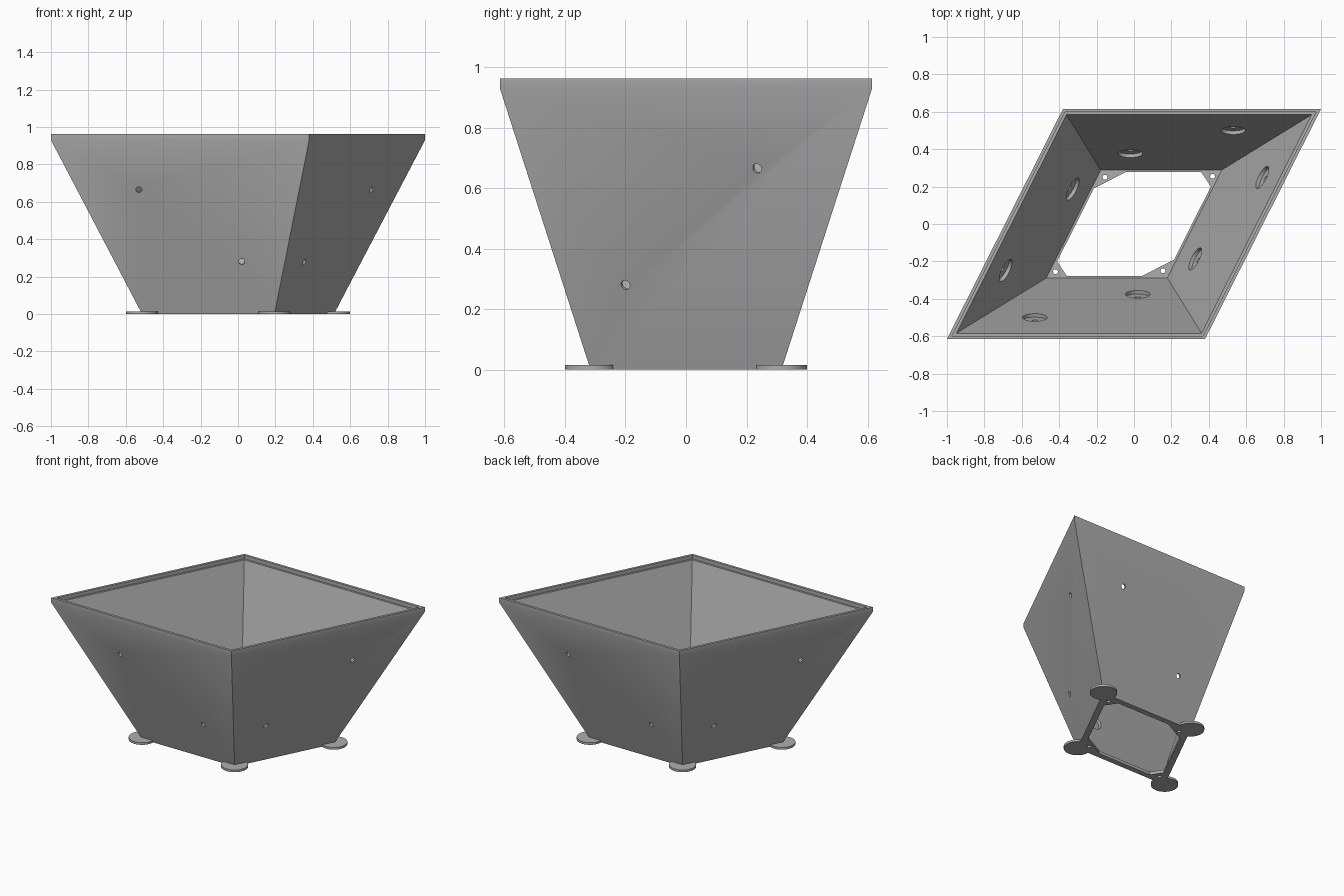
import bpy
import bmesh
from math import pi
from mathutils import Vector

if "Cube" in bpy.data.objects:
    bpy.data.objects.remove(bpy.data.objects["Cube"])

grey = bpy.data.materials.new("plain grey")
grey.use_nodes = True
grey.diffuse_color = (0.42, 0.42, 0.42, 1)
grey.node_tree.nodes["Principled BSDF"].inputs["Base Color"].default_value = grey.diffuse_color

# Slanted plan shared by every level of the planter
PLAN = [(-1, -0.615), (0.38, -0.615), (1, 0.615), (-0.38, 0.615)]
BASE, RIM_Z, TOP_Z, FLOOR_Z = 0.513, 0.93, 0.963, 0.02


def make_object(name, bm):
    bmesh.ops.recalc_face_normals(bm, faces=bm.faces)
    mesh = bpy.data.meshes.new(name)
    bm.to_mesh(mesh)
    bm.free()
    mesh.materials.append(grey)
    obj = bpy.data.objects.new(name, mesh)
    bpy.context.collection.objects.link(obj)
    return obj


def loft(name, rings):
    """Skin a stack of equal point rings and cap both ends."""
    bm = bmesh.new()
    loops = [[bm.verts.new(p) for p in ring] for ring in rings]
    n = len(loops[0])
    for a, b in zip(loops, loops[1:]):
        for i in range(n):
            j = (i + 1) % n
            bm.faces.new((a[i], a[j], b[j], b[i]))
    bm.faces.new(loops[0])
    bm.faces.new(loops[-1])
    return make_object(name, bm)


def rod(name, centre, axis, radius, length, sides=32):
    bm = bmesh.new()
    bmesh.ops.create_cone(bm, cap_ends=True, segments=sides, radius1=radius,
                          radius2=radius, depth=length)
    obj = make_object(name, bm)
    obj.rotation_mode = 'QUATERNION'
    obj.rotation_quaternion = Vector(axis).to_track_quat('Z', 'Y')
    obj.location = centre
    return obj


def cut(target, cutter):
    mod = target.modifiers.new("cut", 'BOOLEAN')
    mod.operation = 'DIFFERENCE'
    mod.solver = 'EXACT'
    mod.object = cutter
    bpy.context.view_layer.objects.active = target
    bpy.ops.object.modifier_apply(modifier=mod.name)


def remove(obj):
    bpy.data.objects.remove(obj)


# Flared body: outside, upright rim, stepped lip, inside, floor
levels = [(BASE, 0), (1, RIM_Z), (1, TOP_Z), (0.972, TOP_Z), (0.972, 0.938),
          (0.95, 0.938), (0.469, FLOOR_Z)]
body = loft("planter_body", [[(x * s, y * s, z) for x, y in PLAN] for s, z in levels])

# Floor opening with cut corners
half = [(-0.411, -0.2), (-0.36, -0.277), (0.045, -0.277), (0.215, -0.19)]
octagon = half + [(-x, -y) for x, y in half]
opening = loft("opening_cutter", [[(x, y, z) for x, y in octagon] for z in (-0.1, 0.1)])
cut(body, opening)
remove(opening)

# Screw holes with wide recesses on the inside of each wall
front_spots = [(-0.53, 0.665), (0.02, 0.28)]
side_spots = [(-0.2, 0.28), (0.235, 0.665)]
slope = (1 - BASE) / RIM_Z


def wall_scale(z):
    return BASE + slope * z


front_normal = Vector((0, -1, -0.615 * slope)).normalized()
edge = Vector((0.62, 1.23, 0)).normalized()
side_normal = Vector((edge.y, -edge.x, 0))
reach = side_normal.dot(Vector((1, 0.615, 0)))
right_normal = (side_normal - Vector((0, 0, reach * slope))).normalized()

drill_spots = [(Vector((x, -0.615 * wall_scale(z), z)), front_normal)
               for x, z in front_spots]
drill_spots += [(Vector(((reach * wall_scale(z) - side_normal.y * y) / side_normal.x, y, z)),
                 right_normal) for y, z in side_spots]
for point, normal in drill_spots:
    for turn in (1, -1):
        p = Vector((point.x * turn, point.y * turn, point.z))
        n = Vector((normal.x * turn, normal.y * turn, normal.z))
        for radius, start in ((0.016, -0.05), (0.066, 0.012)):
            length = 0.12
            tool = rod("drill", p - n * (start + length / 2), n, radius, length)
            cut(body, tool)
            remove(tool)

# Round feet under the four corners
feet = [rod("foot_%d" % (i + 1), (x * BASE, y * BASE, 0.0075), (0, 0, 1), 0.085, 0.015, 48)
        for i, (x, y) in enumerate(PLAN)]

# Drain holes in the floor corners
for x, y in [(-0.42, -0.255), (0.155, -0.25), (0.42, 0.255), (-0.155, 0.25)]:
    tool = rod("drain_cutter", (x, y, 0), (0, 0, 1), 0.013, 0.2, 24)
    for part in [body] + feet:
        cut(part, tool)
    remove(tool)

bpy.ops.object.select_all(action='DESELECT')
for part in [body] + feet:
    part.select_set(True)
bpy.context.view_layer.objects.active = body
bpy.ops.object.shade_smooth_by_angle(angle=pi / 7)
